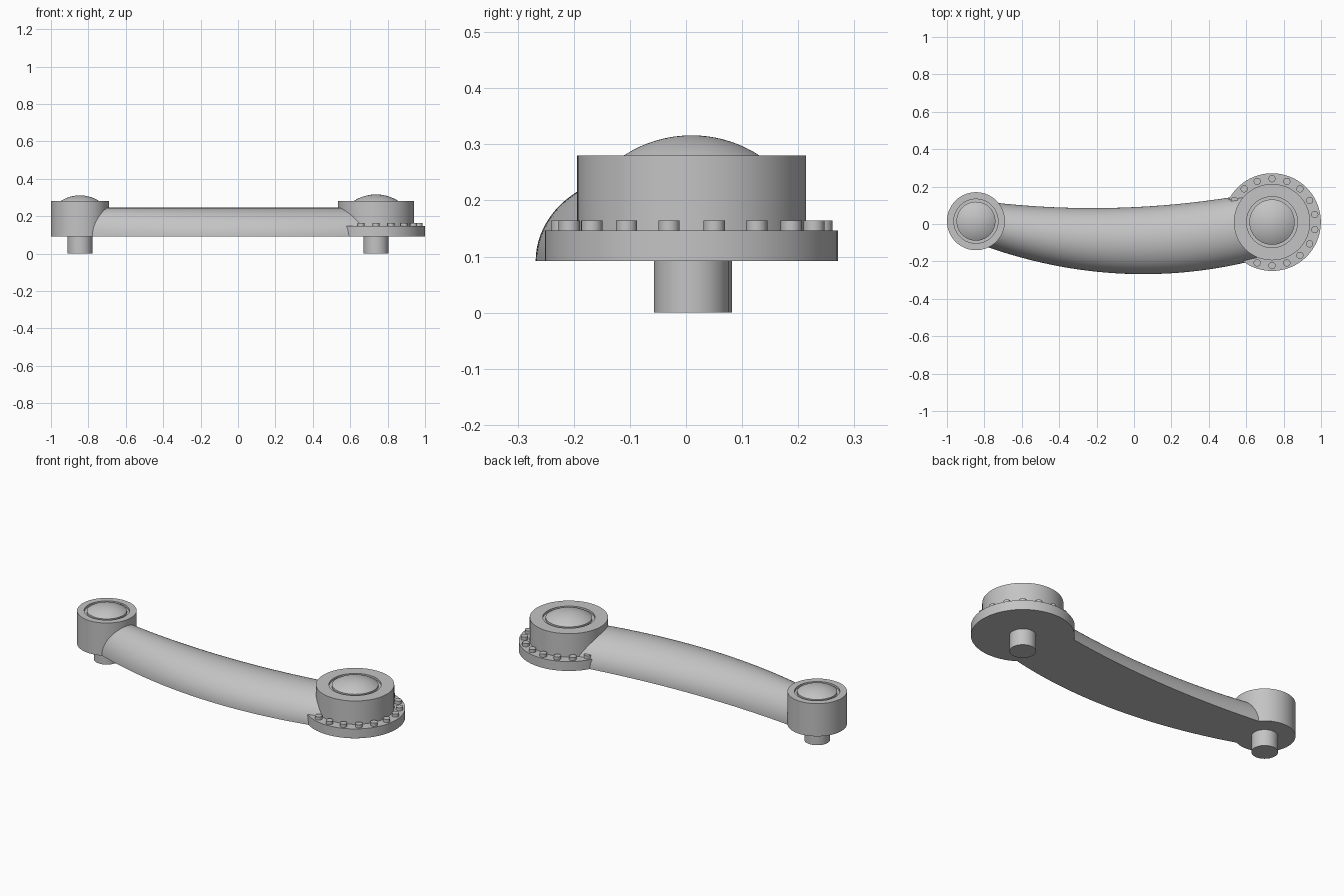
import bpy, bmesh
from math import sin, cos, pi, sqrt, radians

cube = bpy.data.objects.get("Cube")
if cube:
    bpy.data.objects.remove(cube, do_unlink=True)

grey = bpy.data.materials.new("light_grey")
grey.use_nodes = True
grey.diffuse_color = (0.55, 0.55, 0.55, 1)
grey.node_tree.nodes["Principled BSDF"].inputs["Base Color"].default_value = (0.55, 0.55, 0.55, 1)

BASE = 0.092      # underside of the arm and hubs
RIM = 0.28        # top of the hubs
LEVEL = 0.245     # crest of the arm


def finish(bm, name, location=(0, 0, 0)):
    bmesh.ops.recalc_face_normals(bm, faces=bm.faces)
    mesh = bpy.data.meshes.new(name)
    bm.to_mesh(mesh)
    bm.free()
    mesh.materials.append(grey)
    ob = bpy.data.objects.new(name, mesh)
    ob.location = location
    bpy.context.collection.objects.link(ob)
    bpy.ops.object.select_all(action="DESELECT")
    ob.select_set(True)
    bpy.context.view_layer.objects.active = ob
    bpy.ops.object.shade_smooth_by_angle(angle=radians(30))
    return ob


def lathe(name, profile, centre, steps=96):
    """Revolve (radius, height) points about the vertical axis."""
    bm = bmesh.new()
    verts = [bm.verts.new((r, 0, z)) for r, z in profile]
    edges = [bm.edges.new(pair) for pair in zip(verts, verts[1:])]
    bmesh.ops.spin(bm, geom=verts + edges, cent=(0, 0, 0), axis=(0, 0, 1),
                   angle=2 * pi, steps=steps)
    bmesh.ops.remove_doubles(bm, verts=bm.verts, dist=1e-5)
    return finish(bm, name, (*centre, 0))


def joint(side, centre, radius, groove, dome, crown):
    """Hub with a grooved top, a shallow dome and a peg below."""
    floor = RIM - 0.012
    lathe(side + "_hub", [(0, BASE), (radius, BASE), (radius, RIM),
                          (groove, RIM), (groove, floor), (0, floor)], centre)
    rise = crown - RIM
    ball = (dome ** 2 + rise ** 2) / (2 * rise)
    cap = [(dome * i / 12, crown - ball + sqrt(ball ** 2 - (dome * i / 12) ** 2))
           for i in range(13)]
    lathe(side + "_dome", cap + [(dome, floor)], centre)
    lathe(side + "_peg", [(0, 0), (0.067, 0), (0.067, BASE + 0.01), (0, BASE + 0.01)],
          centre, 48)


small, large = (-0.845, 0.015), (0.738, 0.01)
joint("small", small, 0.155, 0.118, 0.104, 0.311)
joint("large", large, 0.204, 0.136, 0.121, 0.316)

# Bolted flange around the large hub
lathe("flange", [(0, BASE), (0.261, BASE), (0.261, 0.146), (0, 0.146)], large)
for i in range(18):
    a = radians(10 + 20 * i)
    spot = (large[0] + 0.232 * cos(a), large[1] + 0.232 * sin(a))
    lathe("flange_bolt", [(0, 0.14), (0.019, 0.14), (0.019, 0.164), (0, 0.164)], spot, 24)

# Curved arm: half-elliptical section swept between two bowed edges
bm = bmesh.new()
rings = []
STATIONS, ARC = 64, 40
for i in range(STATIONS + 1):
    x = small[0] + (large[0] - small[0]) * i / STATIONS
    back = 0.085 + 0.106 * (x + 0.22) ** 2
    front = -0.268 + 0.208 * (x - 0.05) ** 2
    mid, half = (back + front) / 2, (back - front) / 2
    rings.append([bm.verts.new((x, mid + half * cos(pi * j / ARC),
                                BASE + (LEVEL - BASE) * sin(pi * j / ARC)))
                  for j in range(ARC + 1)])
for a, b in zip(rings, rings[1:]):
    for j in range(ARC + 1):
        k = (j + 1) % (ARC + 1)
        bm.faces.new((a[j], a[k], b[k], b[j]))
bm.faces.new(rings[0])
bm.faces.new(rings[-1])
finish(bm, "arm")
